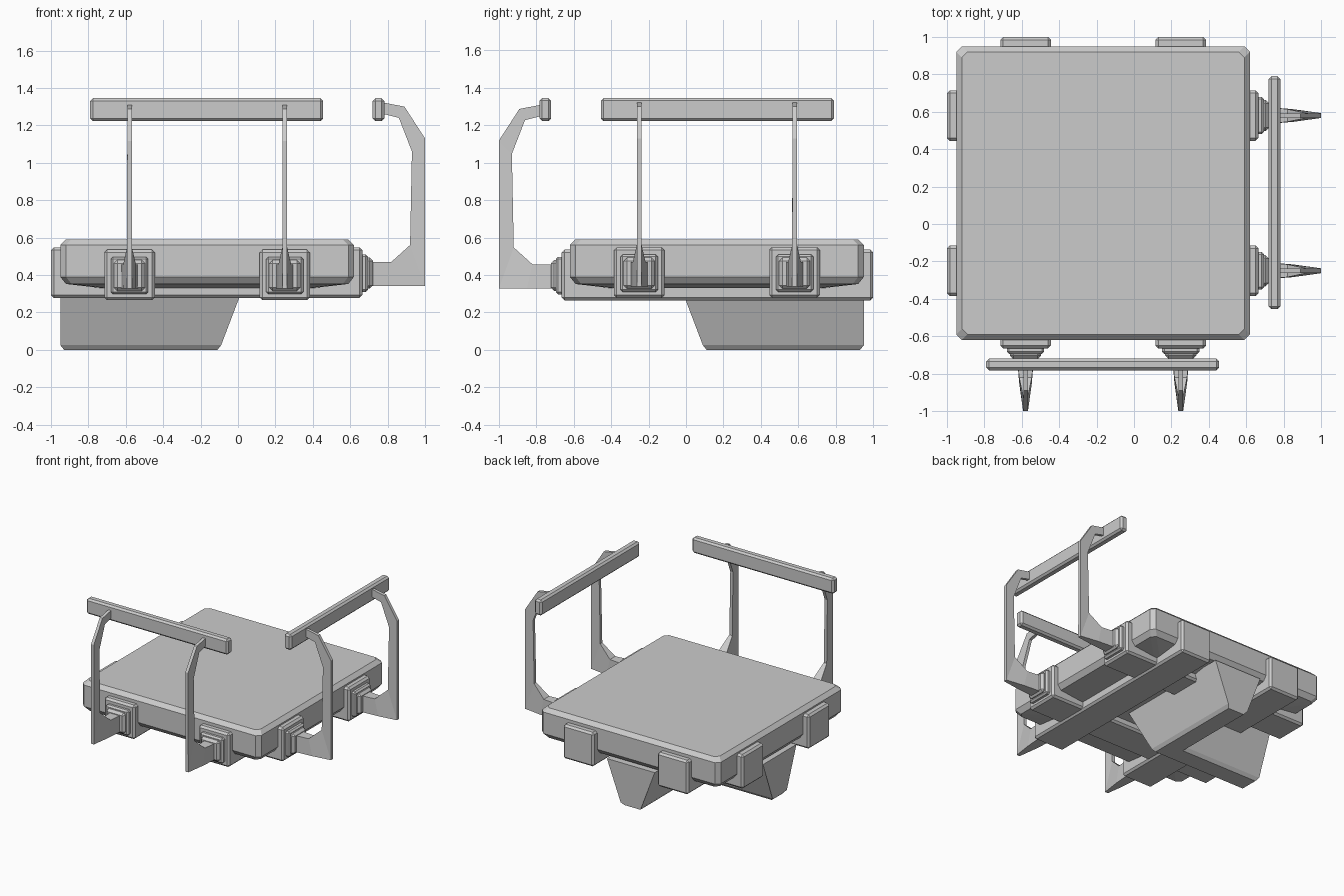
import bpy, bmesh

cube = bpy.data.objects.get("Cube")
if cube:
    bpy.data.objects.remove(cube, do_unlink=True)

grey = bpy.data.materials.new("plain_grey")
grey.use_nodes = True
COLOUR = (0.6, 0.6, 0.6, 1)
grey.diffuse_color = COLOUR
grey.node_tree.nodes["Principled BSDF"].inputs["Base Color"].default_value = COLOUR


def finish(name, bm, swap=False, drop=0.0):
    """Turn a bmesh into an object; swap reflects it over the platform's diagonal."""
    for v in bm.verts:
        x, y, z = v.co
        v.co = (-y, -x, z - drop) if swap else (x, y, z)
    bmesh.ops.recalc_face_normals(bm, faces=bm.faces)
    mesh = bpy.data.meshes.new(name)
    bm.to_mesh(mesh)
    bm.free()
    mesh.materials.append(grey)
    obj = bpy.data.objects.new(name, mesh)
    bpy.context.collection.objects.link(obj)


def loft(rings):
    """Join equal-length rings of points into a capped solid."""
    bm = bmesh.new()
    loops = [[bm.verts.new(p) for p in ring] for ring in rings]
    for a, b in zip(loops, loops[1:]):
        for i in range(len(a)):
            j = (i + 1) % len(a)
            bm.faces.new((a[i], a[j], b[j], b[i]))
    bm.faces.new(loops[0])
    bm.faces.new(loops[-1])
    return bm


def box(lo, hi, bevel):
    bm = bmesh.new()
    bmesh.ops.create_cube(bm, size=1)
    for v in bm.verts:
        v.co = [a + (b - a) * (c + 0.5) for a, b, c in zip(lo, hi, v.co)]
    bmesh.ops.bevel(bm, geom=bm.edges[:], offset=bevel, segments=1, affect='EDGES')
    return bm


def cut_corner_square(inset, z, cut=0.03):
    """Square outline of the platform with small cut corners."""
    x0, x1, y0, y1 = -0.95 + inset, 0.62 - inset, -0.62 + inset, 0.95 - inset
    return [(x0 + cut, y0, z), (x1 - cut, y0, z), (x1, y0 + cut, z), (x1, y1 - cut, z),
            (x1 - cut, y1, z), (x0 + cut, y1, z), (x0, y1 - cut, z), (x0, y0 + cut, z)]


# Platform slab with chamfered rim and shallow sloping underside
finish("platform", loft([cut_corner_square(i, z) for i, z in
                         ((0.22, 0.33), (0.03, 0.352), (0, 0.39), (0, 0.56), (0.03, 0.59))]))

# Half-thickness, inner edge and outer edge of the rail post at each section
POST = [(0.045, (0.71, 0.47), (0.71, 0.34)),
        (0.034, (0.82, 0.47), (0.85, 0.34)),
        (0.013, (0.92, 0.56), (1.0, 0.34)),
        (0.012, (0.93, 1.06), (1.0, 1.13)),
        (0.012, (0.86, 1.24), (0.89, 1.30)),
        (0.012, (0.76, 1.265), (0.76, 1.325))]

# Keel cross-section: (y, z)
KEEL = [(-0.03, 0.34), (0.09, 0.025), (0.11, 0), (0.25, 0), (0.27, 0.025), (0.39, 0.34)]

for side, swap, drop in (("left", False, 0.0), ("front", True, 0.013)):
    for tag, y in (("a", -0.25), ("b", 0.58)):
        # Through beam with stepped bracket on its end
        finish(f"{side}_beam_{tag}",
               box((-1, y - 0.135, 0.278), (0.665, y + 0.135, 0.548), 0.015), swap, drop)
        finish(f"{side}_bracket_{tag}",
               box((0.64, y - 0.1, 0.31), (0.695, y + 0.1, 0.51), 0.012), swap, drop)
        finish(f"{side}_bracket_tip_{tag}",
               box((0.66, y - 0.083, 0.327), (0.722, y + 0.083, 0.493), 0.018), swap, drop)
        # Bent post, broad at the foot
        rings = [[(i[0], y - t, i[1]), (i[0], y + t, i[1]),
                  (o[0], y + t, o[1]), (o[0], y - t, o[1])] for t, i, o in POST]
        finish(f"{side}_post_{tag}", loft(rings), swap, drop)

    # Guard rail
    finish(f"{side}_rail", box((0.72, -0.455, 1.222), (0.782, 0.79, 1.345), 0.014), swap)

    # Keel below, mitred to its partner at the inner end
    ends = [[(-0.93 if z == 0 else -0.95, y, z) for y, z in KEEL],
            [(-y, y, z) for y, z in KEEL]]
    finish(f"{side}_keel", loft(ends), swap)
